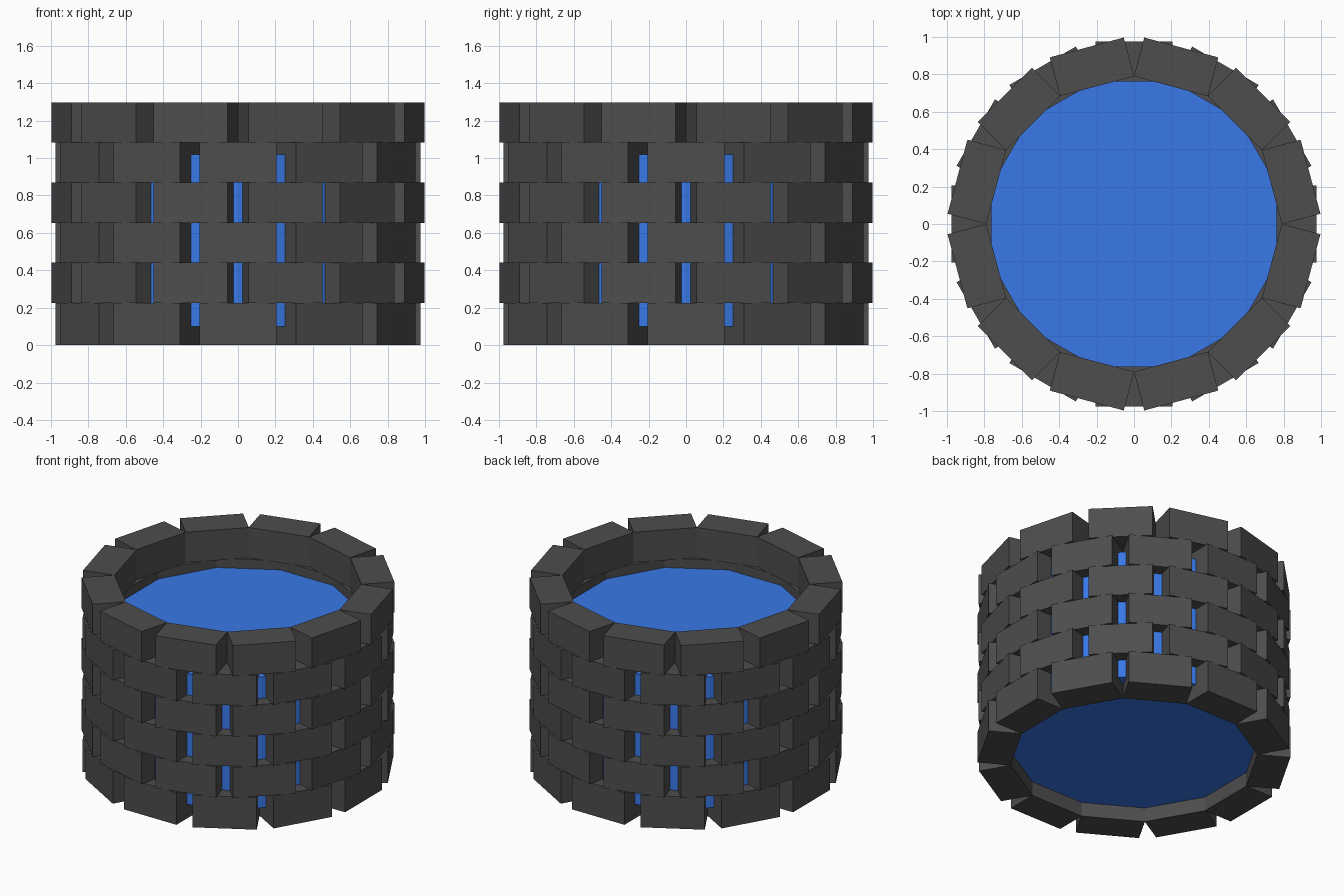
import bpy, bmesh
from math import radians
from mathutils import Matrix

if "Cube" in bpy.data.objects:
    bpy.data.objects.remove(bpy.data.objects["Cube"])

COUNT = 12            # bricks per ring
INNER, OUTER = 0.763, 0.977
WIDTH = 0.41


def brick_ring(name, z0, z1, offset):
    """One course of separate box bricks arranged around the z axis."""
    bm = bmesh.new()
    size = Matrix.Diagonal((OUTER - INNER, WIDTH, z1 - z0, 1))
    place = Matrix.Translation(((INNER + OUTER) / 2, 0, (z0 + z1) / 2))
    for k in range(COUNT):
        turn = Matrix.Rotation(radians(offset + k * 360 / COUNT), 4, 'Z')
        bmesh.ops.create_cube(bm, size=1, matrix=turn @ place @ size)
    mesh = bpy.data.meshes.new(name)
    bm.to_mesh(mesh)
    bm.free()
    ob = bpy.data.objects.new(name, mesh)
    bpy.context.collection.objects.link(ob)
    ob.data.materials.append(stone)
    return ob


# dark stone
stone = bpy.data.materials.new("dark_stone")
stone.diffuse_color = (0.075, 0.075, 0.075, 1)
stone.use_nodes = True
stone.node_tree.nodes["Principled BSDF"].inputs["Base Color"].default_value = stone.diffuse_color

# six staggered brick courses
brick_ring("brick_course_1", 0, 0.226, 0)
for i in range(5):
    z = 0.225 + 0.2145 * i
    brick_ring(f"brick_course_{i + 2}", z, z + 0.2165 - 0.002 * (i == 4),
               15 if i % 2 == 0 else 0)

# water body, its rim buried in the bricks and showing through the gaps
bpy.ops.mesh.primitive_cylinder_add(vertices=32, radius=0.888, depth=0.92,
                                    location=(0, 0, 0.56))
water = bpy.context.object
water.name = "water"
blue = bpy.data.materials.new("water_blue")
blue.diffuse_color = (0.04, 0.19, 0.8, 1)
blue.use_nodes = True
blue.node_tree.nodes["Principled BSDF"].inputs["Base Color"].default_value = blue.diffuse_color
water.data.materials.append(blue)
